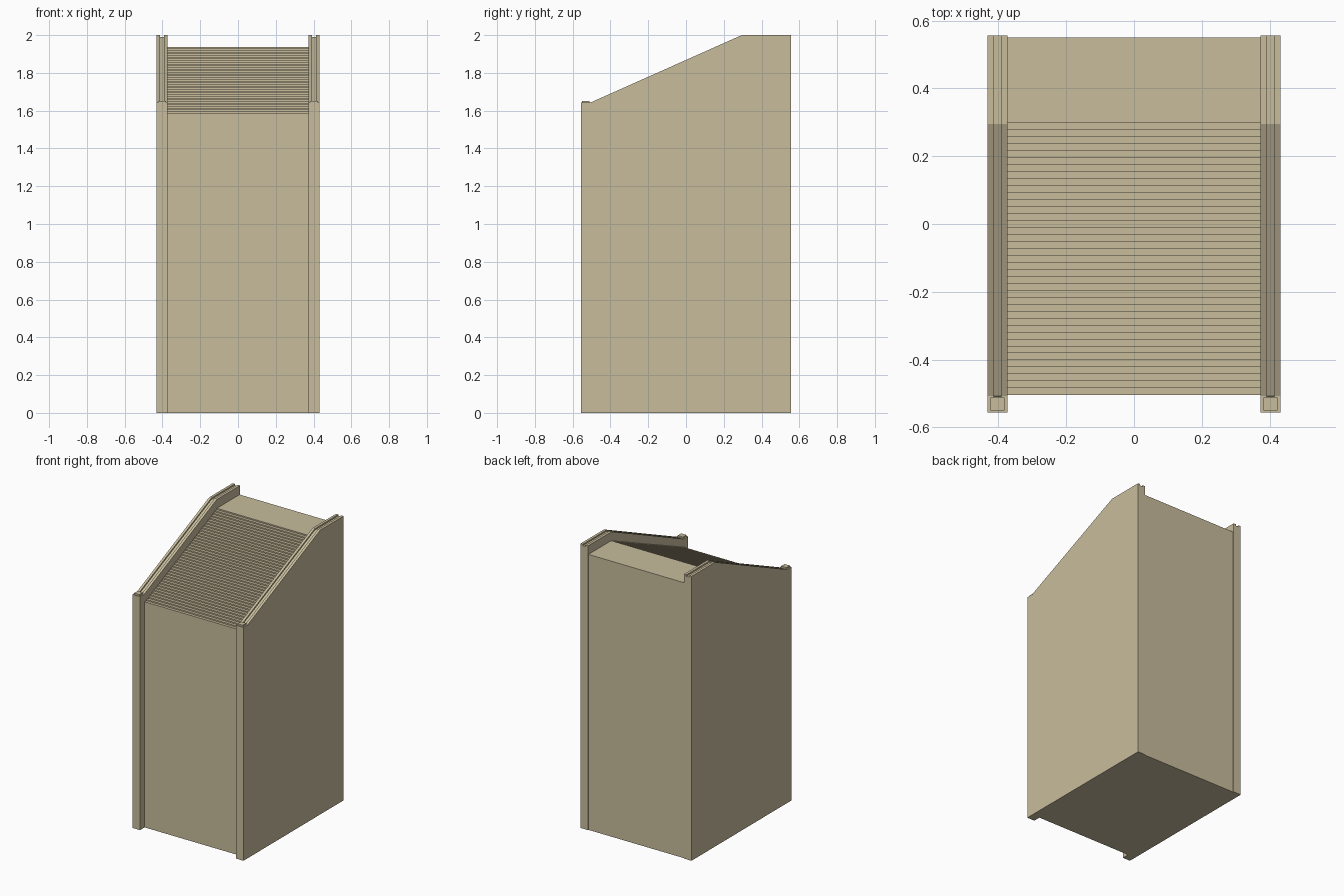
import bpy, bmesh

if "Cube" in bpy.data.objects:
    bpy.data.objects.remove(bpy.data.objects["Cube"])

tan = bpy.data.materials.new("warm_beige")
tan.diffuse_color = (0.58, 0.505, 0.335, 1)
tan.use_nodes = True
tan.node_tree.nodes["Principled BSDF"].inputs["Base Color"].default_value = tan.diffuse_color

WALL_IN, WALL_OUT = 0.373, 0.432   # side wall thickness range in x
FRONT, BACK = -0.556, 0.556
STEP_FRONT, STEP_BACK, STEPS = -0.505, 0.298, 39


def loft(name, rings, mirror=False):
    """Skin a list of closed rings and cap both ends."""
    bm = bmesh.new()
    vs = [[bm.verts.new(p) for p in ring] for ring in rings]
    n = len(rings[0])
    for a, b in zip(vs, vs[1:]):
        for i in range(n):
            j = (i + 1) % n
            bm.faces.new((a[i], a[j], b[j], b[i]))
    bm.faces.new(vs[0][::-1])
    bm.faces.new(vs[-1])
    bmesh.ops.recalc_face_normals(bm, faces=bm.faces)
    mesh = bpy.data.meshes.new(name)
    bm.to_mesh(mesh)
    bm.free()
    mesh.materials.append(tan)
    ob = bpy.data.objects.new(name, mesh)
    bpy.context.collection.objects.link(ob)
    if mirror:
        ob.modifiers.new("mirror", 'MIRROR')
    return ob


# Side walls: sloping top edge with a shallow groove behind the front post
def wall_ring(y, top, groove):
    a, b = WALL_IN, WALL_OUT
    g0, g1 = a + 0.018, b - 0.018
    low = top - groove
    return [(a, y, 0), (b, y, 0), (b, y, top), (g1, y, top),
            (g1, y, low), (g0, y, low), (g0, y, top), (a, y, top)]


stations = [(FRONT, 1.642, 0.0005), (-0.509, 1.642, 0.0005), (-0.508, 1.642, 0.01),
            (0.295, 2.0, 0.01), (BACK, 2.0, 0.01)]
loft("side_walls", [wall_ring(*s) for s in stations], mirror=True)


# Small square caps on the front posts
def cap_ring(z):
    x0, x1, y0, y1 = 0.382, 0.423, -0.55, -0.512
    return [(x0, y0, z), (x1, y0, z), (x1, y1, z), (x0, y1, z)]


loft("post_caps", [cap_ring(1.63), cap_ring(1.652)], mirror=True)

# Central body: front panel, fine stepped slope, flat rear top
LOW, HIGH = 1.587, 1.938
profile = [(STEP_FRONT, 0), (STEP_FRONT, LOW)]
for i in range(1, STEPS + 1):
    y = STEP_FRONT + (STEP_BACK - STEP_FRONT) * i / STEPS
    z0 = LOW + (HIGH - LOW) * (i - 1) / STEPS
    z1 = LOW + (HIGH - LOW) * i / STEPS
    profile += [(y, z0), (y, z1)]
profile += [(0.551, HIGH), (0.551, 0)]
loft("stepped_body", [[(x, y, z) for y, z in profile] for x in (-WALL_IN, WALL_IN)])
